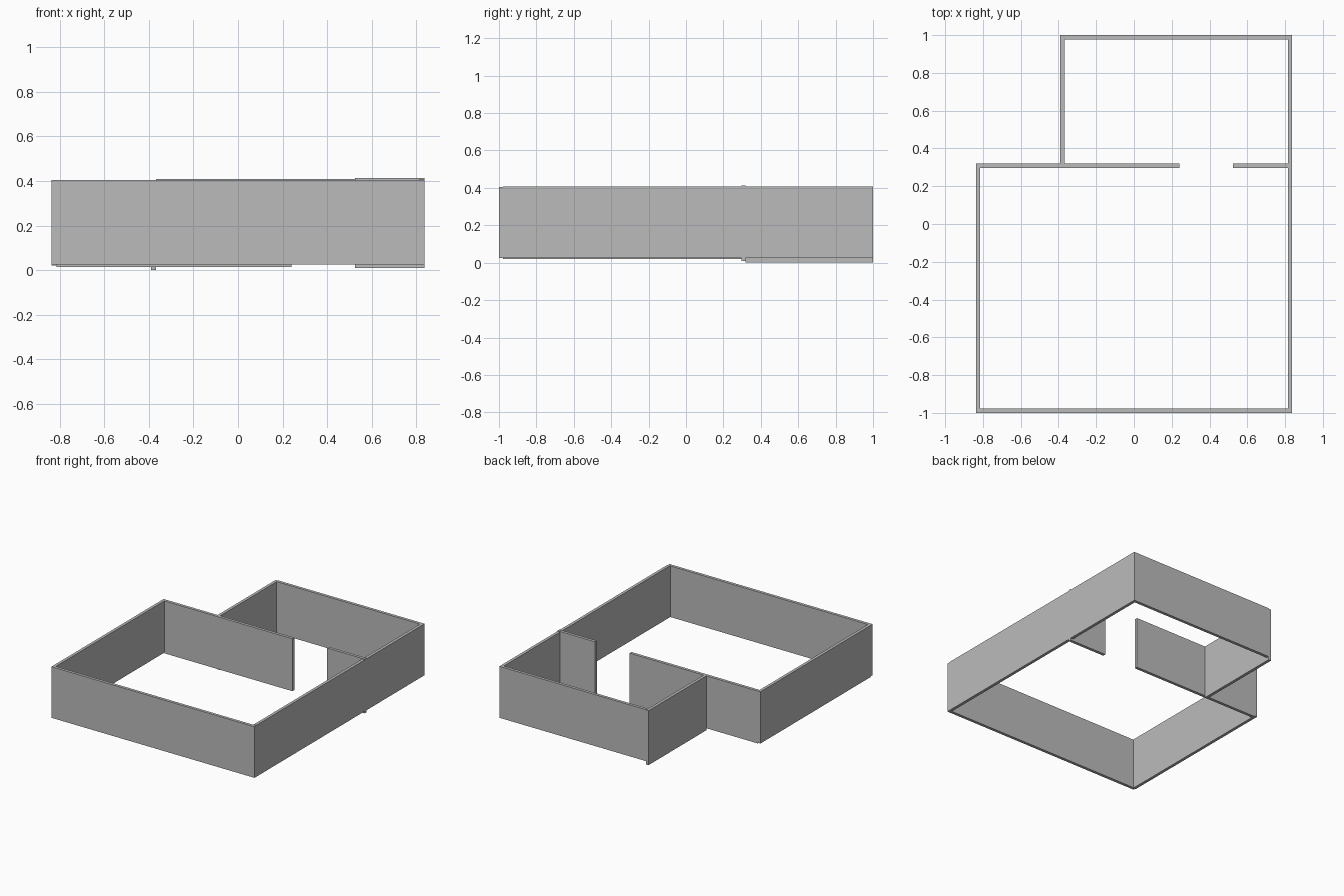
import bpy

cube = bpy.data.objects.get("Cube")
if cube:
    bpy.data.objects.remove(cube, do_unlink=True)

# Single plaster colour
plaster = bpy.data.materials.new("grey_plaster")
plaster.use_nodes = True
GREY = (0.5, 0.5, 0.5, 1)
plaster.diffuse_color = GREY
plaster.node_tree.nodes["Principled BSDF"].inputs["Base Color"].default_value = GREY

T = 0.022  # wall thickness


def wall(name, start, end, bottom, top):
    """Straight wall whose centre line runs along x or y from start to end."""
    along_x = start[1] == end[1]
    length = abs(end[0] - start[0]) + abs(end[1] - start[1])
    centre = ((start[0] + end[0]) / 2, (start[1] + end[1]) / 2, (bottom + top) / 2)
    bpy.ops.mesh.primitive_cube_add(size=1, location=centre)
    obj = bpy.context.object
    obj.name = name
    obj.scale = (length if along_x else T, T if along_x else length, top - bottom)
    bpy.ops.object.transform_apply(location=False, rotation=False, scale=True)
    obj.data.materials.append(plaster)


# Centre lines of the plan
W, D = 0.825, 0.989
INNER_Y, STEP_X = 0.308, -0.38
E = T / 2

# Outer walls of the main room and back room
wall("front_wall", (-W - E, -D), (W + E, -D), 0.025, 0.405)
wall("right_side_wall", (-W, -D + E), (-W, INNER_Y + E), 0.02, 0.405)
wall("left_side_wall", (W, -D + E), (W, D + E), 0.025, 0.408)
wall("back_wall", (STEP_X + E, D), (W - E, D), 0.025, 0.408)
wall("back_room_side_wall", (STEP_X, INNER_Y + E), (STEP_X, D + E), 0.0, 0.405)

# Partition between the rooms, split by a doorway
wall("partition_long", (-W + E, INNER_Y), (0.24, INNER_Y), 0.015, 0.405)
wall("partition_short", (0.525, INNER_Y), (W + E, INNER_Y), 0.01, 0.413)
